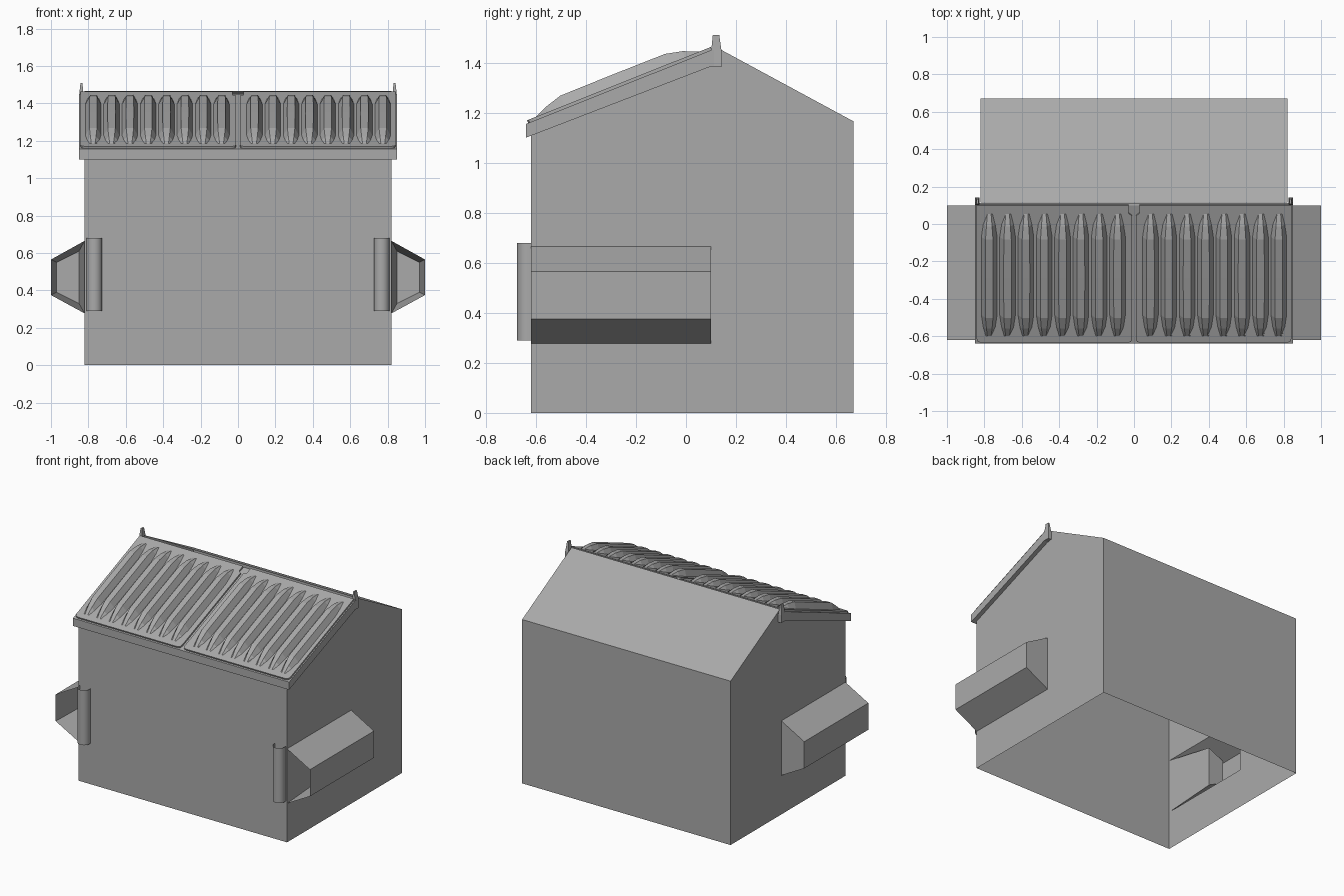
import bpy, bmesh, math
from mathutils import Vector

cube = bpy.data.objects.get("Cube")
if cube:
    bpy.data.objects.remove(cube, do_unlink=True)

grey = bpy.data.materials.new("painted_steel_grey")
grey.use_nodes = True
color = (0.4, 0.4, 0.4, 1)
grey.diffuse_color = color
grey.node_tree.nodes["Principled BSDF"].inputs["Base Color"].default_value = color


def finish(name, bm, smooth=False):
    bmesh.ops.remove_doubles(bm, verts=bm.verts, dist=0.0001)
    bmesh.ops.recalc_face_normals(bm, faces=bm.faces)
    mesh = bpy.data.meshes.new(name)
    bm.to_mesh(mesh)
    bm.free()
    mesh.materials.append(grey)
    obj = bpy.data.objects.new(name, mesh)
    bpy.context.collection.objects.link(obj)
    if smooth:
        bpy.ops.object.select_all(action="DESELECT")
        obj.select_set(True)
        bpy.context.view_layer.objects.active = obj
        bpy.ops.object.shade_smooth_by_angle(angle=math.radians(40))
    return obj


def face(bm, points):
    bm.faces.new([bm.verts.new(p) for p in points])


def bridge(bm, a, b, closed=True):
    """Quads between two matching rows of points."""
    for i in range(len(a) if closed else len(a) - 1):
        j = (i + 1) % len(a)
        face(bm, [a[i], a[j], b[j], b[i]])


def prism(bm, a, b):
    face(bm, a)
    face(bm, b)
    bridge(bm, a, b)


HALF = 0.82                  # half width of the bin
FRONT, BACK = -0.62, 0.67
POCKET_END = 0.10
LOW, HIGH = 0.277, 0.665     # pocket opening in the side wall
EAVE = (BACK, 1.165)
RIDGE = (0.115, 1.465)

# Bin body: sheet walls, open below, with side openings into the fork pockets
bm = bmesh.new()
gable = [
    [(FRONT, 0), (BACK, 0), (BACK, LOW), (POCKET_END, LOW), (FRONT, LOW)],
    [(POCKET_END, LOW), (BACK, LOW), (BACK, HIGH), (POCKET_END, HIGH)],
    [(FRONT, HIGH), (POCKET_END, HIGH), (BACK, HIGH), EAVE, RIDGE, (0.1, 1.4), (FRONT, 1.12)],
]
for side in (-HALF, HALF):
    for part in gable:
        face(bm, [(side, y, z) for y, z in part])
shell = [(FRONT, 1.12), (FRONT, HIGH), (FRONT, LOW), (FRONT, 0)]
rear = [(BACK, 0), (BACK, LOW), (BACK, HIGH), EAVE, RIDGE]
for strip in (shell, rear):
    bridge(bm, [(-HALF, y, z) for y, z in strip], [(HALF, y, z) for y, z in strip], False)
finish("bin_body", bm)

# Sloping rim under the lids
bm = bmesh.new()
rim = [(-0.64, 1.10), (0.10, 1.385), (0.112, 1.385), (0.112, 1.45), (0.10, 1.45), (-0.64, 1.155)]
prism(bm, [(-0.85, y, z) for y, z in rim], [(0.85, y, z) for y, z in rim])
finish("lid_rim", bm)

# Frame of the sloping lid plane: s runs up the slope, h stands off it
origin = Vector((0, -0.64, 1.155))
up_slope = Vector((0, 0.74, 0.295)).normalized()
normal = Vector((0, -up_slope.z, up_slope.y))


def on_lid(x, s, h):
    return origin + Vector((x, 0, 0)) + up_slope * s + normal * h


THICK = 0.012
# Rib stations: distance up the slope, height, half base width, half top width
ribs = [(0.05, 0.0, 0.018, 0.010), (0.10, 0.022, 0.032, 0.015), (0.17, 0.042, 0.042, 0.020),
        (0.40, 0.043, 0.042, 0.021), (0.62, 0.042, 0.042, 0.020), (0.69, 0.026, 0.032, 0.015),
        (0.75, 0.0, 0.018, 0.010)]

for label, sx in (("right", -1), ("left", 1)):
    # Lid panel with clipped front corners and a notch at the hinge
    bm = bmesh.new()
    outline = [(0.010, 0.035), (0.016, 0.016), (0.035, 0.010), (0.815, 0.010), (0.835, 0.016),
               (0.842, 0.035), (0.842, 0.80), (0.03, 0.80), (0.03, 0.755), (0.010, 0.74)]
    prism(bm, [on_lid(sx * x, s, 0.0) for x, s in outline],
          [on_lid(sx * x, s, THICK) for x, s in outline])
    finish(label + "_lid", bm)

    # Raised spindle-shaped ribs
    bm = bmesh.new()
    for k in range(8):
        cx = sx * (0.088 + 0.098 * k)
        rows = []
        for s, h, base, top in ribs:
            rows.append([on_lid(cx - base, s, THICK), on_lid(cx - top, s, THICK + h),
                         on_lid(cx + top, s, THICK + h), on_lid(cx + base, s, THICK)])
        for a, b in zip(rows, rows[1:]):
            bridge(bm, a, b, False)
    finish(label + "_lid_ribs", bm)

    # Hinge post at the ridge
    bm = bmesh.new()
    post = [(0.10, 1.385), (0.143, 1.385), (0.143, 1.44), (0.133, 1.51), (0.107, 1.51), (0.10, 1.44)]
    inner = [(sx * (0.825 if z < 1.5 else 0.832), y, z) for y, z in post]
    outer = [(sx * (0.85 if z < 1.5 else 0.842), y, z) for y, z in post]
    prism(bm, inner, outer)
    finish(label + "_hinge_post", bm)

    # Fork pocket: trapezoid sleeve with a tapering recess at the front
    bm = bmesh.new()
    sleeve = [(HALF, LOW), (1.0, 0.375), (1.0, 0.565), (HALF, HIGH)]
    recess = [(0.85, 0.33), (0.97, 0.39), (0.97, 0.55), (0.85, 0.61)]
    mouth = [(sx * x, FRONT, z) for x, z in sleeve]
    end = [(sx * x, POCKET_END, z) for x, z in sleeve]
    stop = [(sx * x, -0.25, z) for x, z in recess]
    bridge(bm, mouth, end, False)
    face(bm, end)
    bridge(bm, mouth, stop)
    face(bm, stop)
    finish(label + "_fork_pocket", bm)

    # Hollow half-round guard on the front wall
    bm = bmesh.new()
    radius = 0.042
    arc = [(-radius, FRONT)]
    for i in range(13):
        a = math.pi * i / 12
        arc.append((-radius * math.cos(a), FRONT - 0.013 - radius * math.sin(a)))
    arc.append((radius, FRONT))
    bridge(bm, [(sx * 0.768 + x, y, 0.29) for x, y in arc],
           [(sx * 0.768 + x, y, 0.68) for x, y in arc], False)
    finish(label + "_front_guard", bm, smooth=True)
